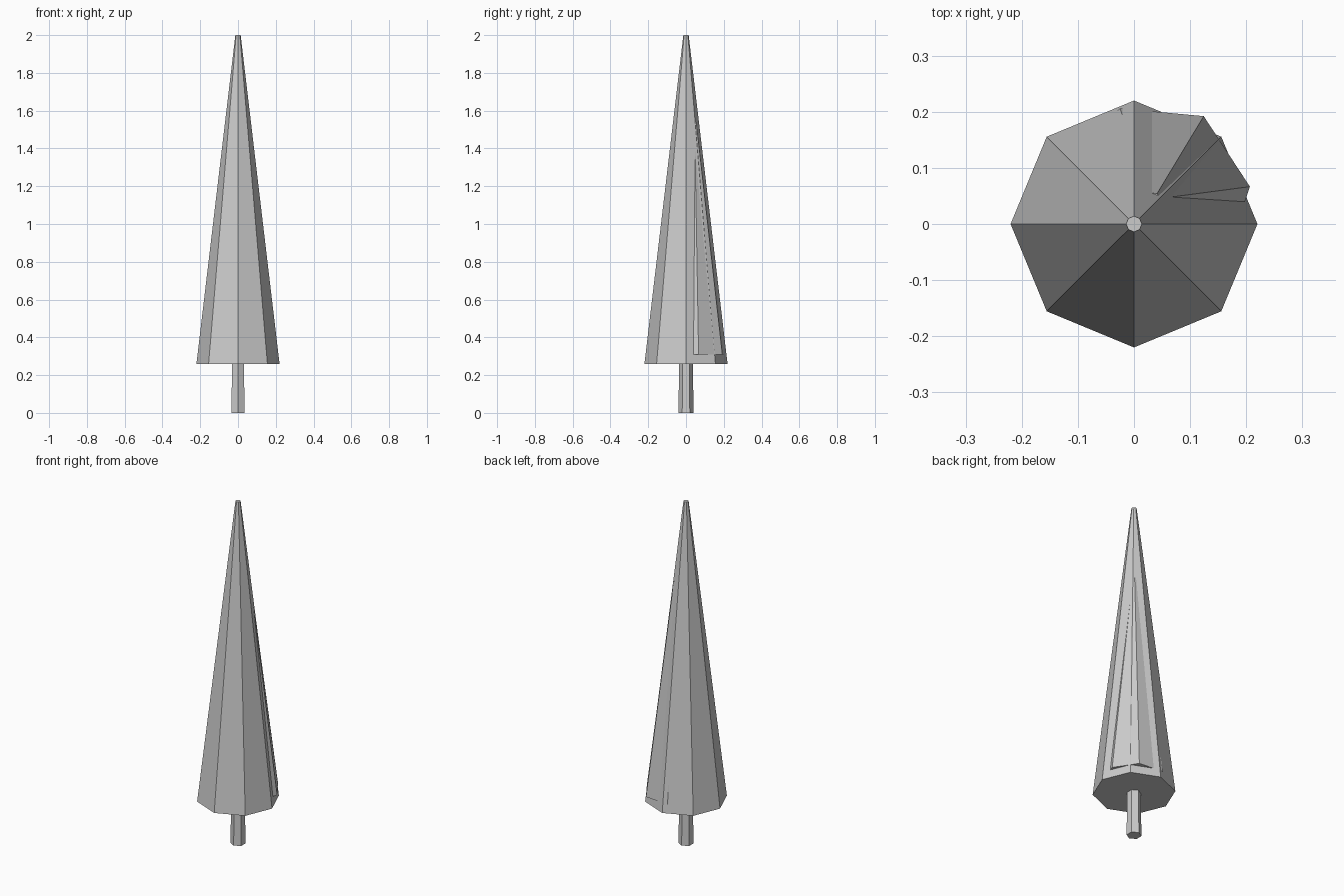
import bpy, math

if "Cube" in bpy.data.objects:
    bpy.data.objects.remove(bpy.data.objects["Cube"])


def frustum(name, sides, r_bottom, r_top, z0, z1, turn=0.0, x=0.0, y=0.0):
    """Flat-faced tapered prism whose first corner points at angle `turn` (degrees)."""
    verts = []
    for r, z in ((r_bottom, z0), (r_top, z1)):
        for i in range(sides):
            a = math.radians(turn) + 2 * math.pi * i / sides
            verts.append((r * math.cos(a), r * math.sin(a), z))
    faces = [tuple(reversed(range(sides))), tuple(range(sides, 2 * sides))]
    for i in range(sides):
        j = (i + 1) % sides
        faces.append((i, j, sides + j, sides + i))
    mesh = bpy.data.meshes.new(name)
    mesh.from_pydata(verts, [], faces)
    obj = bpy.data.objects.new(name, mesh)
    obj.location = (x, y, 0)
    bpy.context.collection.objects.link(obj)
    return obj


# Hexagonal trunk, corners toward front and back
frustum("trunk", 6, 0.04, 0.036, 0.0, 0.30, turn=30)

# Tall eight-sided foliage cone
frustum("foliage_main", 8, 0.22, 0.014, 0.26, 2.0)

# Smaller seven-sided foliage cone, off-centre, poking out at the back right
frustum("foliage_side", 7, 0.173, 0.012, 0.31, 1.54, turn=7.5, x=0.035, y=0.044)
